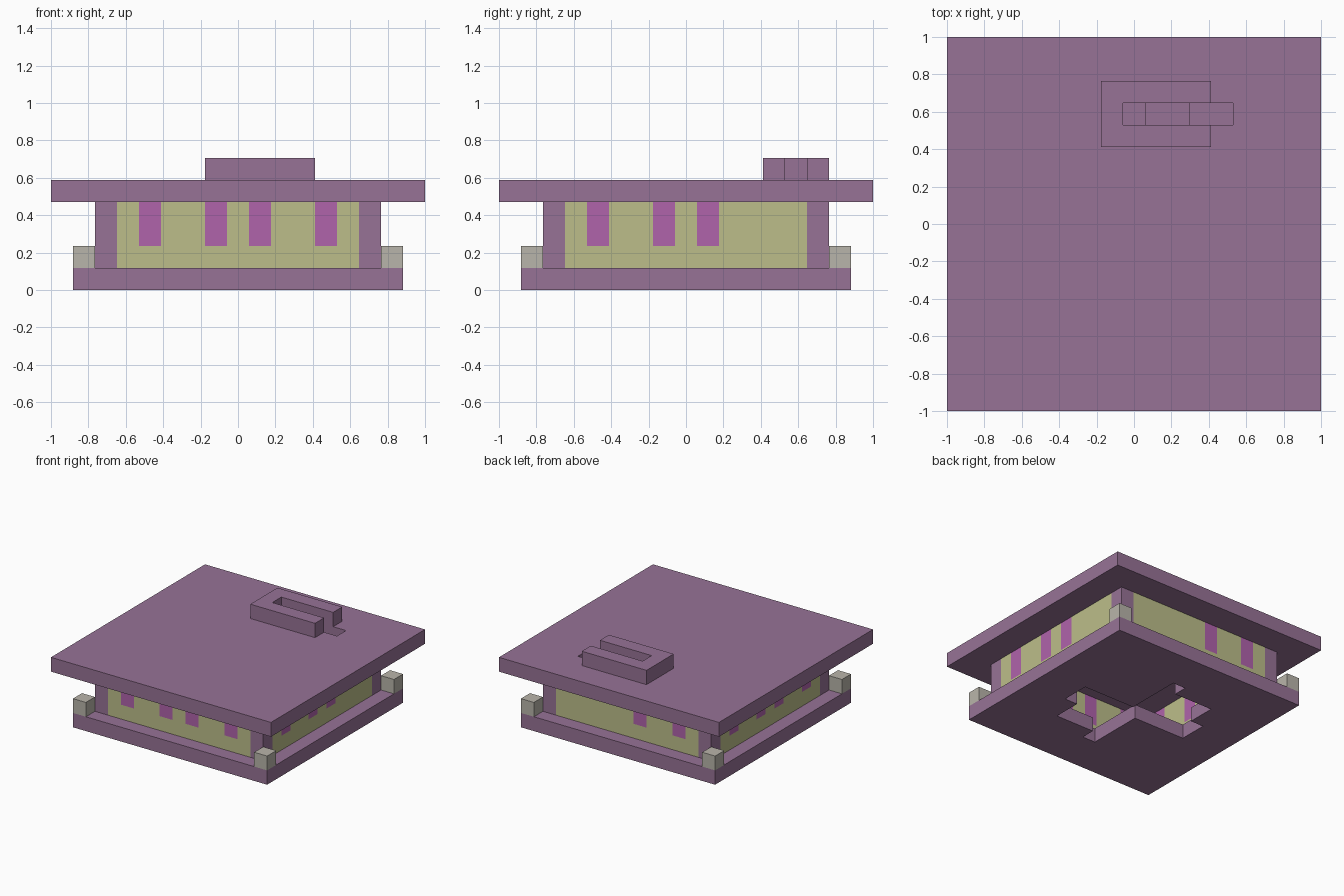
import bpy, bmesh
from math import radians
from mathutils import Matrix, Vector

cube = bpy.data.objects.get("Cube")
if cube:
    bpy.data.objects.remove(cube, do_unlink=True)

U = 2 / 17  # one block of the building grid


def material(name, r, g, b):
    m = bpy.data.materials.new(name)
    m.use_nodes = True
    m.diffuse_color = (r, g, b, 1)
    m.node_tree.nodes["Principled BSDF"].inputs["Base Color"].default_value = (r, g, b, 1)
    return m


PURPLE = material("purple stone", 0.31, 0.171, 0.305)
CREAM = material("cream wall", 0.505, 0.515, 0.255)
MAGENTA = material("magenta window", 0.435, 0.125, 0.41)
GREY = material("grey stone", 0.485, 0.46, 0.405)


def finish(name, bm, mat):
    bmesh.ops.recalc_face_normals(bm, faces=bm.faces)
    mesh = bpy.data.meshes.new(name)
    bm.to_mesh(mesh)
    bm.free()
    mesh.materials.append(mat)
    obj = bpy.data.objects.new(name, mesh)
    bpy.context.collection.objects.link(obj)
    return obj


def box(name, mat, x0, x1, y0, y1, z0, z1, turn=0):
    """Box given by block coordinates, turned about z in degrees."""
    bm = bmesh.new()
    centre = Vector((x0 + x1, y0 + y1, z0 + z1)) * U / 2
    size = Vector((x1 - x0, y1 - y0, z1 - z0)) * U
    place = (Matrix.Rotation(radians(turn), 4, "Z") @ Matrix.Translation(centre)
             @ Matrix.Diagonal(size).to_4x4())
    bmesh.ops.create_cube(bm, size=1, matrix=place)
    return finish(name, bm, mat)


def slab(name, mat, x0, x1, y0, y1, z0, z1, holes):
    """Block slab with rectangular openings (x0, x1, y0, y1) left out."""
    bm = bmesh.new()
    for i in range(int(x1 - x0)):
        for j in range(int(y1 - y0)):
            x, y = x0 + i, y0 + j
            if any(a <= x < b and c <= y < d for a, b, c, d in holes):
                continue
            corners = ((x, y), (x + 1, y), (x + 1, y + 1), (x, y + 1))
            bm.faces.new([bm.verts.new((u * U, v * U, z0 * U)) for u, v in corners])
    bmesh.ops.remove_doubles(bm, verts=bm.verts, dist=U / 100)
    top = bmesh.ops.extrude_face_region(bm, geom=bm.faces[:], use_keep_orig=True)["geom"]
    raised = [g for g in top if isinstance(g, bmesh.types.BMVert)]
    bmesh.ops.translate(bm, verts=raised, vec=(0, 0, (z1 - z0) * U))
    return finish(name, bm, mat)


# base with the pinwheel opening, made of two point-symmetric halves
half = [(-0.5, 3.5, -3.5, 0.5), (3.5, 4.5, -1.5, 0.5), (-0.5, 0.5, -4.5, -3.5)]
opening = half + [(-b, -a, -d, -c) for a, b, c, d in half]
slab("base", PURPLE, -7.5, 7.5, -7.5, 7.5, 0, 1, opening)

# roof and its stair housing share one slot
slot = [(-0.5, 4.5, 4.5, 5.5)]
slab("roof", PURPLE, -8.5, 8.5, -8.5, 8.5, 4, 5, slot)
slab("stair_housing", PURPLE, -1.5, 3.5, 3.5, 6.5, 5, 6, slot)

# stairs below the slot
for n, (x0, x1) in enumerate([(-0.5, 0.5), (0.5, 2.5), (2.5, 4.5)]):
    box(f"stair_{n + 1}", PURPLE, x0, x1, 4.5, 5.5, 1, n + 2)

# corner posts and corner stones
for sx in (-1, 1):
    for sy in (-1, 1):
        tag = ("back" if sy > 0 else "front") + ("_left" if sx > 0 else "_right")
        for part, mat, c, z1 in (("post", PURPLE, 6, 4), ("corner_stone", GREY, 7, 2)):
            box(f"{tag}_{part}", mat, sx * c - 0.5, sx * c + 0.5,
                sy * c - 0.5, sy * c + 0.5, 1, z1)

# walls with flush windows, each built at the front and turned into place
sides = {"front": (0, (-4, -1, 1, 4)), "left": (90, (-4, -1, 1)),
         "back": (180, (1, 4)), "right": (-90, (-4, -1, 1, 4))}
for side, (turn, windows) in sides.items():
    box(f"{side}_wall_sill", CREAM, -5.5, 5.5, -6.5, -5.5, 1, 2, turn)
    start = -5.5
    for w in windows:
        box(f"{side}_wall_panel", CREAM, start, w - 0.5, -6.5, -5.5, 2, 4, turn)
        box(f"{side}_window", MAGENTA, w - 0.5, w + 0.5, -6.5, -5.5, 2, 4, turn)
        start = w + 0.5
    box(f"{side}_wall_panel", CREAM, start, 5.5, -6.5, -5.5, 2, 4, turn)
